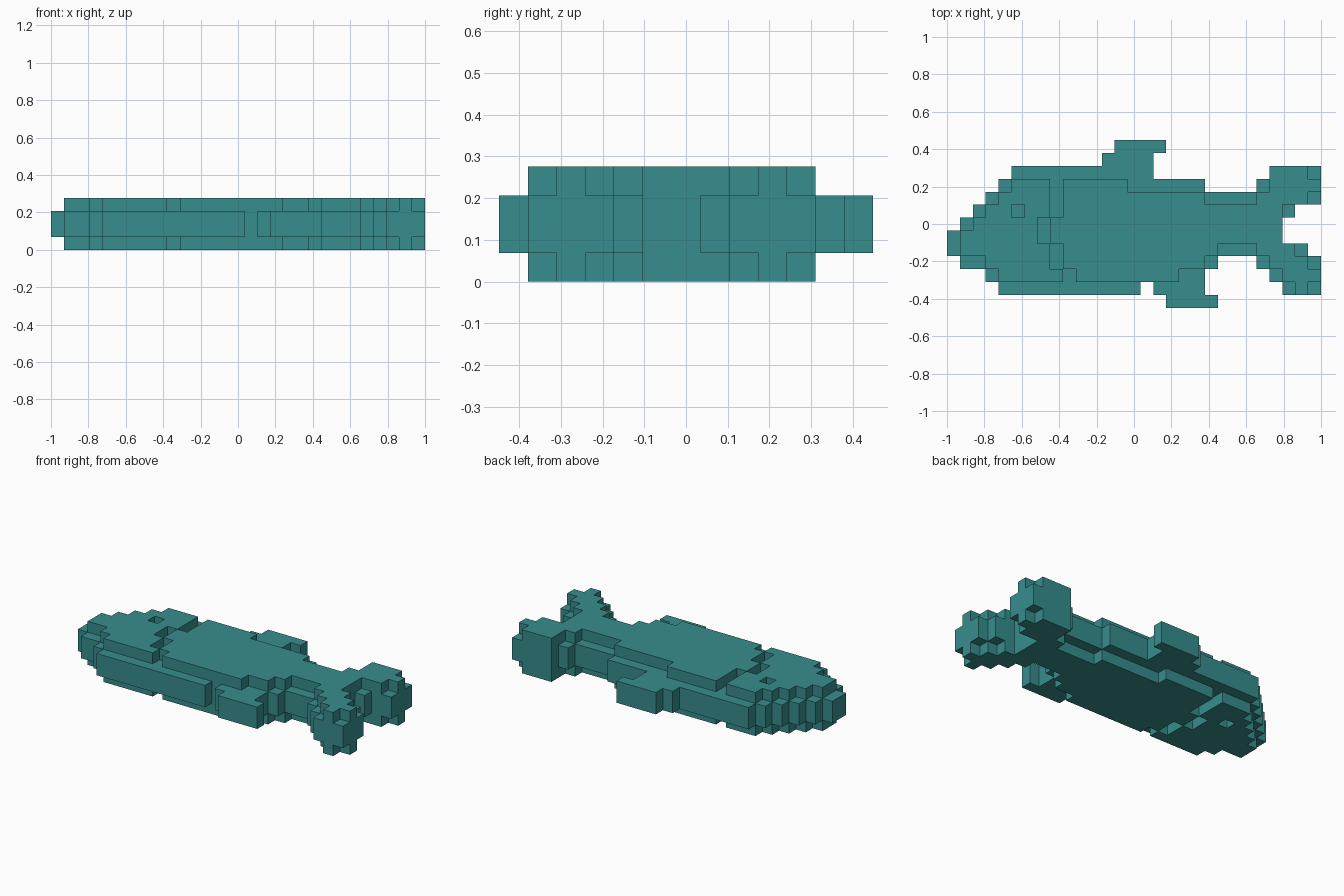
import bpy
import bmesh

U = 2 / 29            # edge length of one block
X0, Y0 = -1.0, -6.5 * U

if "Cube" in bpy.data.objects:
    bpy.data.objects.remove(bpy.data.objects["Cube"], do_unlink=True)

teal = bpy.data.materials.new("teal")
teal.use_nodes = True
COLOUR = (0.038, 0.27, 0.266, 1)
teal.diffuse_color = COLOUR
teal.node_tree.nodes["Principled BSDF"].inputs["Base Color"].default_value = COLOUR


def slab(name, rows, levels, holes=()):
    """Extrude block rows {row: [(first, last), ...]} through each (low, high) level."""
    cells = [(i, j) for j, runs in rows.items() for a, b in runs
             for i in range(a, b + 1) if (i, j) not in holes]
    bm = bmesh.new()
    for low, high in levels:
        corners = {}

        def corner(i, j):
            if (i, j) not in corners:
                corners[i, j] = bm.verts.new((X0 + i * U, Y0 + j * U, low * U))
            return corners[i, j]

        base = [bm.faces.new([corner(i, j), corner(i + 1, j),
                              corner(i + 1, j + 1), corner(i, j + 1)])
                for i, j in cells]
        top = bmesh.ops.extrude_face_region(bm, geom=base, use_keep_orig=True)
        verts = [g for g in top["geom"] if isinstance(g, bmesh.types.BMVert)]
        bmesh.ops.translate(bm, verts=verts, vec=(0, 0, (high - low) * U))
    bmesh.ops.recalc_face_normals(bm, faces=bm.faces)
    mesh = bpy.data.meshes.new(name)
    bm.to_mesh(mesh)
    bm.free()
    mesh.materials.append(teal)
    obj = bpy.data.objects.new(name, mesh)
    bpy.context.collection.objects.link(obj)
    return obj


CORE = [(1, 3)]               # two blocks thick in the middle
SIDES = [(0, 1), (3, 4)]      # one block on each flat side

# Middle layer: full fish outline
slab("fish_core", {
    10: [(5, 15)],
    9: [(4, 19)],
    8: [(3, 23)],
    7: [(2, 23)],
    6: [(1, 23)],
    5: [(0, 23)],
    4: [(0, 23)],
    3: [(1, 20)],
    2: [(3, 19)],
    1: [(4, 14)],
}, CORE)

slab("tail_core", {
    10: [(25, 28)],
    9: [(24, 28)],
    8: [(24, 28)],
    7: [(24, 26)],
    6: [(24, 25)],
    5: [(24, 25)],
    4: [(24, 27)],
    3: [(24, 28)],
    2: [(25, 28)],
    1: [(26, 28)],
}, CORE)

# Fins
slab("back_fin", {12: [(13, 16)], 11: [(12, 15)]}, CORE)
slab("belly_fin", {1: [(16, 19)], 0: [(17, 20)]}, CORE)

# Raised head, with a one-block eye socket
slab("head_sides", {
    9: [(5, 7)],
    8: [(4, 7)],
    7: [(3, 7)],
    6: [(2, 6)],
    5: [(1, 6)],
    4: [(1, 7)],
    3: [(3, 7)],
    2: [(4, 8)],
}, SIDES, holes={(5, 7)})

# Raised body behind the gill groove
slab("body_sides", {
    9: [(9, 13)],
    8: [(9, 19)],
    7: [(9, 23)],
    6: [(8, 23)],
    5: [(8, 23)],
    4: [(9, 20)],
    3: [(9, 19)],
    2: [(10, 17)],
}, SIDES)

# Raised tail fork
slab("tail_sides", {
    10: [(25, 27)],
    9: [(25, 28)],
    8: [(24, 27)],
    7: [(24, 25)],
    6: [(24, 25)],
    5: [(24, 25)],
    4: [(24, 26)],
    3: [(25, 27)],
    2: [(26, 28)],
    1: [(27, 27)],
}, SIDES)
